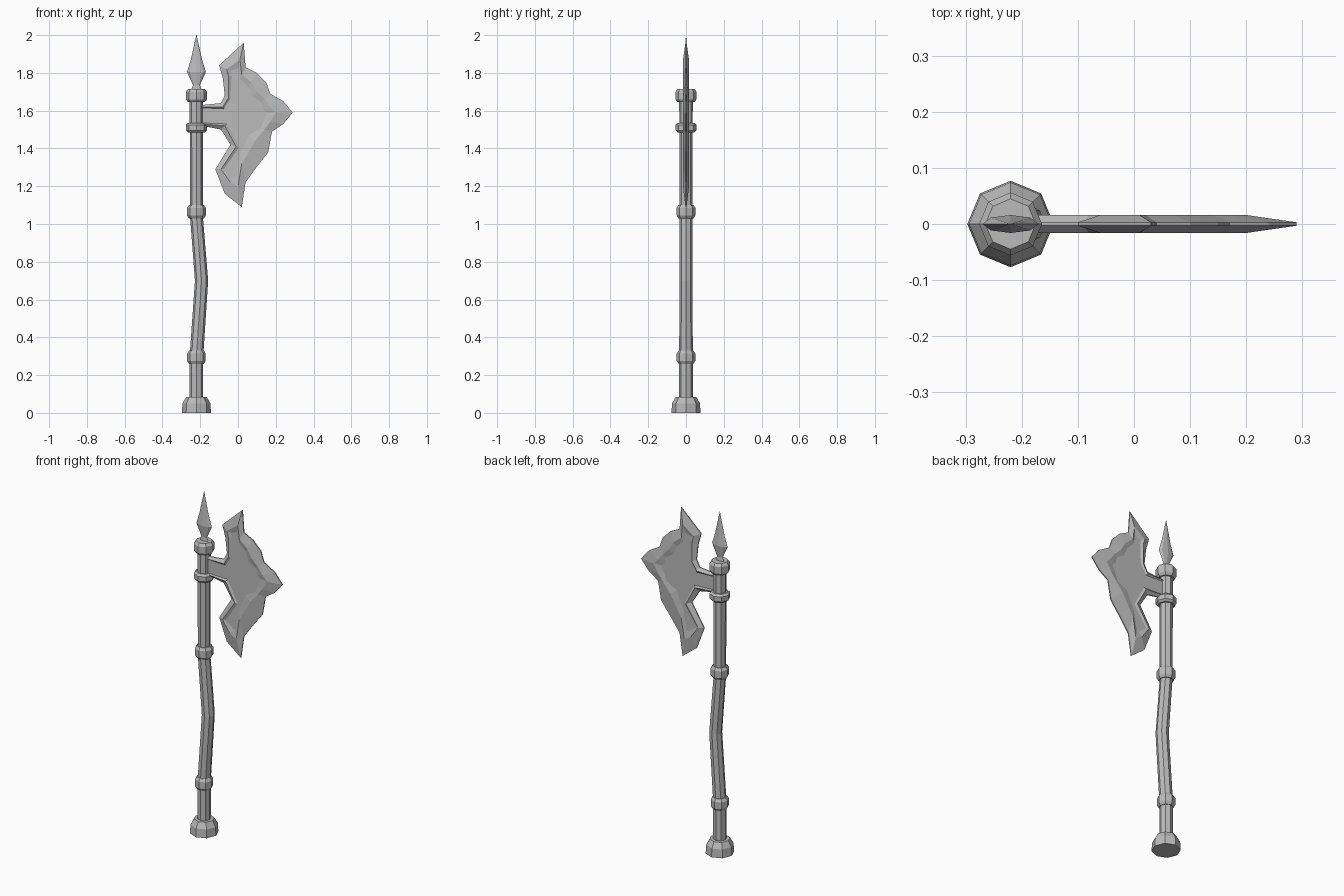
import bpy
import bmesh
from math import cos, sin, pi

if "Cube" in bpy.data.objects:
    bpy.data.objects.remove(bpy.data.objects["Cube"], do_unlink=True)

SHAFT_X = -0.22

metal = bpy.data.materials.new("plain grey")
metal.use_nodes = True
GREY = (0.5, 0.5, 0.5, 1)
metal.diffuse_color = GREY
metal.node_tree.nodes["Principled BSDF"].inputs["Base Color"].default_value = GREY


def finish(name, bm):
    """Turn a bmesh into a flat shaded object with the shared material."""
    bmesh.ops.recalc_face_normals(bm, faces=bm.faces[:])
    mesh = bpy.data.meshes.new(name)
    bm.to_mesh(mesh)
    bm.free()
    mesh.materials.append(metal)
    obj = bpy.data.objects.new(name, mesh)
    bpy.context.collection.objects.link(obj)
    return obj


def bridge(bm, lower, upper):
    """Join two vertex loops of the same length with quads."""
    count = len(lower)
    for i in range(count):
        j = (i + 1) % count
        bm.faces.new((lower[i], lower[j], upper[j], upper[i]))


def turned(name, sections, depth=1.0, sides=8):
    """Stack polygon sections (height, radius, sideways shift) around the shaft."""
    bm = bmesh.new()
    loops = []
    for z, radius, shift in sections:
        loops.append([bm.verts.new((SHAFT_X + shift + radius * cos(2 * pi * k / sides),
                                    depth * radius * sin(2 * pi * k / sides), z))
                      for k in range(sides)])
    for lower, upper in zip(loops, loops[1:]):
        bridge(bm, lower, upper)
    bm.faces.new(loops[0])
    bm.faces.new(loops[-1])
    return finish(name, bm)


def collar(name, bottom, top, radius):
    """Octagonal band with chamfered rims."""
    chamfer = (top - bottom) * 0.22
    turned(name, [(bottom, radius * 0.8, 0), (bottom + chamfer, radius, 0),
                  (top - chamfer, radius, 0), (top, radius * 0.8, 0)])


# Handle: bent wooden-style shaft and heavy foot
turned("shaft", [(0.05, 0.036, 0), (0.3, 0.036, 0), (0.7, 0.035, 0.027),
                 (1.04, 0.034, 0), (1.68, 0.036, 0)])
turned("pommel", [(0, 0.077, 0), (0.05, 0.074, 0), (0.083, 0.055, 0)])

# Bands along the shaft
collar("lower_collar", 0.26, 0.33, 0.049)
collar("middle_collar", 1.03, 1.1, 0.05)
collar("blade_collar", 1.485, 1.535, 0.056)
collar("top_collar", 1.645, 1.715, 0.056)

# Flattened spear point on top
turned("top_spike", [(1.69, 0.036, 0), (1.735, 0.018, 0), (1.805, 0.05, 0),
                     (1.87, 0.03, 0), (2.0, 0.001, 0)], depth=0.32)

# Blade outline and its raised ridge, in hundredths: (x, z) edge, (x, z) ridge
OUTLINE = [
    ((-19, 163), (-19, 162)), ((-9, 164), (-8, 162)), ((-7, 168), (-5, 167)),
    ((-8, 177), (-5, 178)), ((-10, 184), (-6, 182)), ((3, 196), (1, 187)),
    ((4, 183), (2, 179)), ((10, 180), (7, 175)), ((15, 175), (10, 170)),
    ((17, 169), (14, 166)), ((24, 165), (17, 162)), ((29, 159), (20, 159)),
    ((24, 153), (17, 154)), ((18, 149), (14, 150)), ((16, 138), (9, 144)),
    ((9, 129), (5, 137)), ((4, 122), (2, 132)), ((2, 109), (0, 120)),
    ((-7, 116), (-4, 122)), ((-12, 129), (-9, 129)), ((-4, 142), (-1, 141)),
    ((-9, 150), (-7, 152)), ((-19, 152), (-19, 153)),
]
EDGE, RIDGE, PANEL = 0.003, 0.016, 0.009

bm = bmesh.new()
rims = []
for side in (-1, 1):
    rim, ridge, panel = [], [], []
    for (ox, oz), (rx, rz) in OUTLINE:
        # the recessed panel starts half a ridge width further in
        px, pz = rx + (rx - ox) * 0.5, rz + (rz - oz) * 0.5
        for loop, x, z, y in ((rim, ox, oz, EDGE), (ridge, rx, rz, RIDGE),
                              (panel, px, pz, PANEL)):
            loop.append(bm.verts.new((x / 100, side * y, z / 100)))
    bridge(bm, rim, ridge)
    bridge(bm, ridge, panel)
    bm.faces.new(panel)
    rims.append(rim)
bridge(bm, rims[0], rims[1])
finish("axe_blade", bm)
